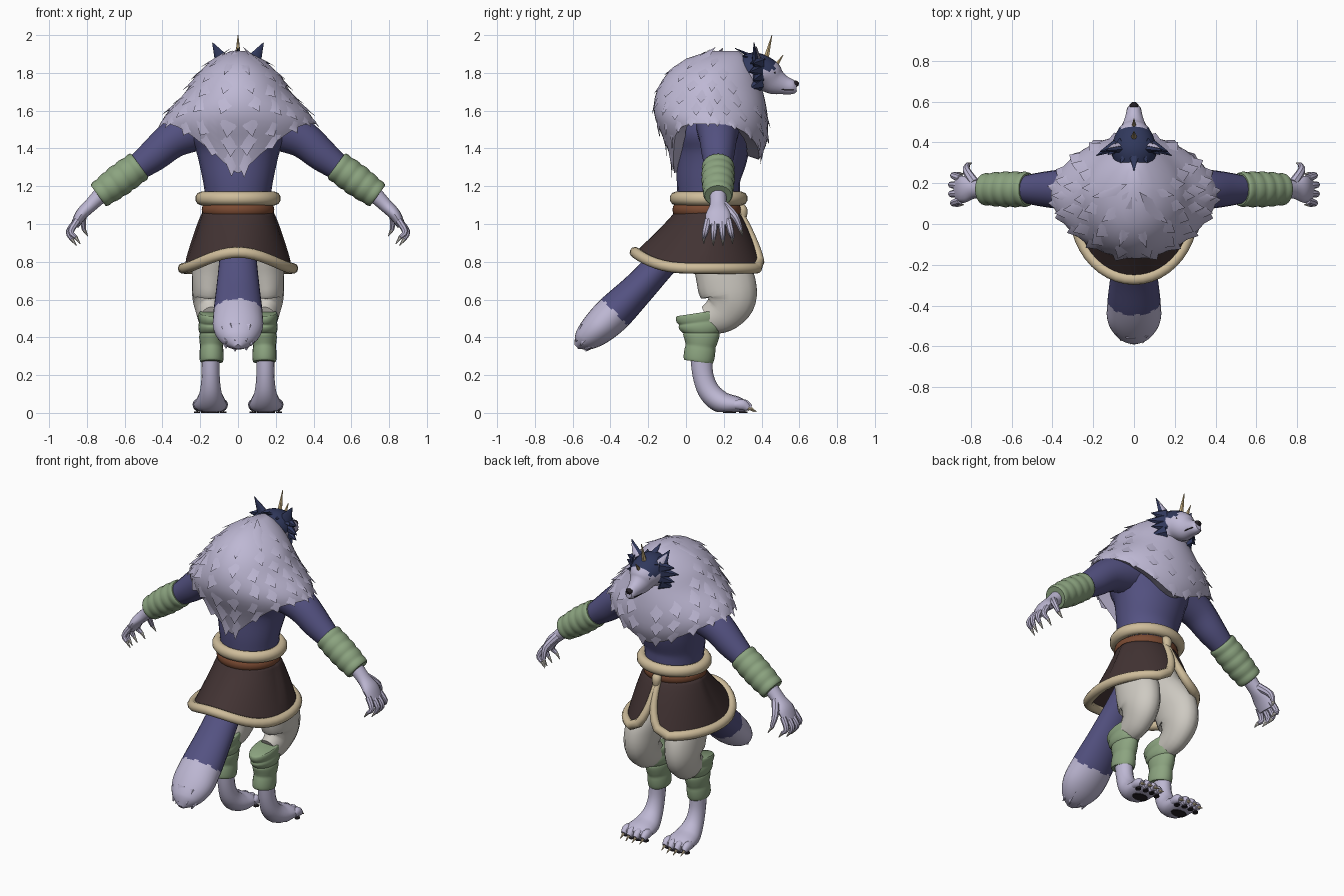
import bpy, bmesh, math, random
from mathutils import Vector

random.seed(4)
cube = bpy.data.objects.get("Cube")
if cube:
    bpy.data.objects.remove(cube)

X, Y, Z = Vector((1, 0, 0)), Vector((0, 1, 0)), Vector((0, 0, 1))


def material(name, *srgb):
    mat = bpy.data.materials.new(name)
    color = [((c / 255 + 0.055) / 1.055) ** 2.4 for c in srgb] + [1]
    mat.use_nodes = True
    mat.diffuse_color = color
    mat.node_tree.nodes["Principled BSDF"].inputs["Base Color"].default_value = color
    return mat


LAVENDER = material("lavender fur", 190, 184, 212)
NAVY = material("navy fur", 84, 82, 130)
DARK_NAVY = material("dark navy fur", 48, 56, 92)
GREEN = material("green wraps", 140, 164, 128)
CREAM = material("cream cloth", 206, 202, 194)
TAN = material("tan trim", 206, 188, 154)
BROWN = material("dark brown leather", 66, 51, 51)
BELT = material("belt leather", 122, 74, 50)
BLACK = material("black", 36, 31, 36)
GOLD = material("horn gold", 196, 172, 126)


def finish(name, bm, mats, rule=None, mirror=False, floor=None):
    """Turn a bmesh into a shaded object, with materials chosen by a face rule."""
    bmesh.ops.recalc_face_normals(bm, faces=bm.faces)
    for vert in bm.verts:
        if floor is not None:
            vert.co.z = max(vert.co.z, floor)
    bm.normal_update()
    if rule:
        for face in bm.faces:
            face.material_index = int(rule(face.calc_center_median()))
    mesh = bpy.data.meshes.new(name)
    bm.to_mesh(mesh)
    bm.free()
    obj = bpy.data.objects.new(name, mesh)
    bpy.context.collection.objects.link(obj)
    for mat in mats:
        mesh.materials.append(mat)
    bpy.ops.object.select_all(action="DESELECT")
    obj.select_set(True)
    bpy.context.view_layer.objects.active = obj
    bpy.ops.object.shade_smooth_by_angle(angle=math.radians(42))
    if mirror:
        obj.modifiers.new("mirror", "MIRROR").use_mirror_merge = False
    return obj


def spline(points, steps=5):
    """Catmull-Rom through tuples of any length."""
    out, last = [], len(points) - 1
    for i in range(last):
        a, b, c, d = (points[min(max(k, 0), last)] for k in range(i - 1, i + 3))
        for s in range(steps):
            t = s / steps
            out.append([q + t / 2 * (r - p + t * (2*p - 5*q + 4*r - w + t * (3*q - p - 3*r + w)))
                        for p, q, r, w in zip(a, b, c, d)])
    return out + [list(points[-1])]


def add_tube(bm, points, side=X, sides=16, closed=False):
    """Loft ellipses (x, y, z, radius along side, other radius) along a path."""
    rings, count, normal = [], len(points), side
    for i, (x, y, z, a, b) in enumerate(points):
        after = points[(i + 1) % count if closed else min(i + 1, count - 1)]
        before = points[i - 1 if closed else max(i - 1, 0)]
        tangent = (Vector(after[:3]) - Vector(before[:3])).normalized()
        normal = (normal - tangent * normal.dot(tangent)).normalized()
        other = tangent.cross(normal)
        rings.append([bm.verts.new(Vector((x, y, z)) + normal * a * math.cos(k * math.tau / sides)
                                   + other * b * math.sin(k * math.tau / sides)) for k in range(sides)])
    for i in range(count if closed else count - 1):
        low, high = rings[i], rings[(i + 1) % count]
        for k in range(sides):
            j = (k + 1) % sides
            bm.faces.new((low[k], low[j], high[j], high[k]))
    if not closed:
        bm.faces.new(rings[0])
        bm.faces.new(rings[-1])


def tube(name, points, mats, side=X, sides=16, closed=False, **options):
    bm = bmesh.new()
    add_tube(bm, points, side, sides, closed)
    return finish(name, bm, mats, **options)


def spikes(name, pairs, mat, radius, flat=1, side=X, mirror=False):
    """Cones from base to tip, optionally flattened."""
    bm = bmesh.new()
    for base, tip in pairs:
        add_tube(bm, [(*base, radius, radius * flat), (*tip, .002, .002)], side, 6)
    return finish(name, bm, [mat], mirror=mirror)


def wraps(name, points, bands, side):
    """Bandage sleeve with bulging bands."""
    path = spline(points, 14)
    for i, point in enumerate(path):
        bulge = .95 + .09 * abs(math.sin(math.pi * bands * i / (len(path) - 1))) ** .6
        point[3] *= bulge
        point[4] *= bulge
    tube(name, path, [GREEN], side, 20, mirror=True)


# Torso and arms
tube("torso", spline([(0, .12, 1, .17, .16), (0, .12, 1.15, .175, .165), (0, .12, 1.25, .19, .17),
                      (0, .14, 1.38, .22, .19), (0, .14, 1.5, .26, .2), (0, .14, 1.66, .18, .16)]),
     [NAVY], sides=24)
tube("upper_arms", spline([(.2, .17, 1.52, .12, .13), (.34, .17, 1.45, .1, .1), (.45, .17, 1.36, .085, .085),
                           (.55, .17, 1.285, .065, .065)]), [NAVY], Y, mirror=True)
wraps("forearm_wraps", [(.52, .17, 1.31, .083, .08), (.63, .17, 1.23, .085, .083), (.74, .17, 1.15, .075, .07)], 5, Y)

# Hands
tube("palms", spline([(.71, .17, 1.17, .045, .045), (.78, .17, 1.1, .045, .036), (.83, .17, 1.05, .066, .032),
                      (.865, .17, .99, .06, .022)]), [LAVENDER], Y, mirror=True)
fingers, nails = bmesh.new(), []
for k in range(4):
    dy = (k - 1.5) * .036
    drop = .02 * abs(k - 1.5)
    tip = (.89 - drop, .17 + dy * 1.4, .915 + drop / 2)
    add_tube(fingers, spline([(.85, .17 + dy, 1.02, .019, .019), (.9 - drop / 2, .17 + dy * 1.25, .96, .017, .017),
                              (*tip, .011, .011)], 3), Y, 8)
    nails.append((tip, (tip[0] - .025, tip[1], tip[2] - .035)))
add_tube(fingers, spline([(.78, .2, 1.1, .025, .025), (.82, .26, 1.04, .02, .02), (.815, .29, .97, .012, .012)], 3), Y, 8)
nails.append(((.815, .29, .97), (.795, .3, .935)))
finish("fingers", fingers, [LAVENDER], mirror=True)
spikes("finger_claws", nails, CREAM, .011, mirror=True)

# Fur mane: a shell whose hem drops to a point at chest and back
TOP = 1.915
profile = spline([(TOP, .04, .2, .08), (1.87, .13, .16, .17), (1.79, .22, .135, .24), (1.69, .285, .125, .285),
                  (1.59, .375, .13, .3), (1.51, .41, .145, .29), (1.42, .37, .16, .265),
                  (1.32, .26, .15, .225), (1.18, .19, .13, .17)])


def mane_point(angle, t, push=0):
    s = math.sin(angle)
    hem = 1.53 - (.19 * s ** 3 if s > 0 else .26 * s ** 6)
    z = TOP + (hem - TOP) * t
    low = next((i for i in range(1, len(profile) - 1) if profile[i][0] <= z), len(profile) - 1)
    above, below = profile[low - 1], profile[low]
    f = min(max((above[0] - z) / (above[0] - below[0]), 0), 1)
    rx, yc, ry = (p + (q - p) * f for p, q in zip(above[1:], below[1:]))
    return Vector(((rx + push) * math.cos(angle), yc + (ry + push) * s * abs(s) ** .2, z))


bm = bmesh.new()
rows = [(t / 16, 0) for t in range(17)] + [(.96, -.08)]
around = 48
grid = [[bm.verts.new(mane_point(k * math.tau / around, *row)) for k in range(around)] for row in rows]
for upper, lower in zip(grid, grid[1:]):
    for k in range(around):
        j = (k + 1) % around
        bm.faces.new((upper[k], upper[j], lower[j], lower[k]))
bm.faces.new(grid[0])
finish("mane", bm, [LAVENDER])

# Broad layered tufts lying over the mane
bm = bmesh.new()
for layer in range(6):
    t = .14 + layer * .165
    count = 10 + layer * 2
    for k in range(count):
        a = (k + layer % 2 / 2 + random.uniform(-.15, .15)) * math.tau / count
        if math.sin(a) > .55 and t < .5:
            continue
        da, dt = 2.7 / count, random.uniform(.07, .1)
        left, right, top, ridge, tip = [bm.verts.new(mane_point(*p)) for p in (
            (a - da, t - dt / 2, -.006), (a + da, t - dt / 2, -.006), (a, t - dt * 2, -.006),
            (a, t, .01), (a, t + dt, .022))]
        for face in ((left, ridge, top), (top, ridge, right), (right, ridge, tip), (tip, ridge, left),
                     (left, tip, right), (left, top, right)):
            bm.faces.new(face)
finish("mane_tufts", bm, [LAVENDER])

# Head with dark mask, nose, eyes, ears, cheek tufts and horns
tube("head", spline([(0, .28, 1.79, .09, .09), (0, .36, 1.8, .112, .108), (0, .42, 1.79, .098, .092),
                     (0, .47, 1.755, .066, .072), (0, .52, 1.735, .045, .05), (0, .565, 1.725, .034, .038),
                     (0, .585, 1.725, .02, .024)]), [LAVENDER, DARK_NAVY], sides=24,
     rule=lambda c: c.y < .47 and c.z > 1.815 - .12 * max(0, .42 - c.y))
bm = bmesh.new()
add_tube(bm, spline([(0, .565, 1.742, .02, .014), (0, .583, 1.742, .022, .018), (0, .597, 1.74, .01, .009)], 3), sides=10)
finish("nose", bm, [BLACK])
tube("mouth_line", [(.038, .5, 1.712, .003, .003), (.039, .53, 1.71, .003, .003), (.03, .57, 1.71, .003, .003)],
     [BLACK], sides=6, mirror=True)
tube("eyes", [(.07, .435, 1.812, .008, .008), (.06, .465, 1.802, .016, .01), (.043, .485, 1.79, .005, .005)],
     [BLACK], sides=8, mirror=True)
spikes("ears", [((.075, .37, 1.85), (.135, .36, 1.96))], DARK_NAVY, .048, .5, X, True)
spikes("inner_ears", [((.077, .39, 1.86), (.127, .372, 1.94))], LAVENDER, .03, .4, X, True)
spikes("cheek_tufts", [((.085, .385, 1.85 - k * .035), (.185 - abs(k - 1) * .018, .355 - k % 2 * .02, 1.85 - k * .045))
                       for k in range(4)], DARK_NAVY, .042, .8, Z, True)
spikes("crown_tufts", [((x * .6, .39, 1.865), (x * 1.6, .26 + abs(x), 1.93 - abs(x)))
                       for x in (-.08, -.04, 0, .04, .08)], DARK_NAVY, .04, .5)
spikes("horns", [((0, .42, 1.86), (0, .455, 2)), ((0, .455, 1.81), (0, .515, 1.895))], GOLD, .018)

# Belt and fur trim at the waist
def ellipse(rx, ry, yc, z, r, tall, steps=40):
    return [(rx * math.cos(k * math.tau / steps), yc + ry * math.sin(k * math.tau / steps), z, tall, r)
            for k in range(steps)]


tube("waist_fur", ellipse(.195, .175, .12, 1.135, .032, .036), [TAN], Z, 10, True)
tube("belt", ellipse(.178, .168, .11, 1.075, .014, .03), [BELT], Z, 8, True)
tube("belt_knot", spline([(0, .275, 1.1, .02, .02), (0, .3, 1.075, .03, .025), (0, .3, 1.03, .02, .02)], 4), [TAN])


# Split skirt, open at the front
def skirt_point(u, t):
    gap = .03 + .3 * t ** 3
    a = math.pi / 2 + gap + u * (math.tau - 2 * gap)
    s = math.sin(a)
    hem = .765 + .085 * max(0, -s) ** 3
    f = t ** (.8 if s > 0 else 1.1)
    return Vector(((.185 + .105 * f) * math.cos(a), .11 - .04 * f + (.165 + .175 * f) * s, 1.07 + (hem - 1.07) * t))


bm = bmesh.new()
grid = [[bm.verts.new(skirt_point(u / 48, t / 10)) for u in range(49)] for t in range(11)]
for upper, lower in zip(grid, grid[1:]):
    for k in range(48):
        bm.faces.new((upper[k], upper[k + 1], lower[k + 1], lower[k]))
finish("skirt", bm, [BROWN]).modifiers.new("thickness", "SOLIDIFY").thickness = .012
edge = [(0, t / 8) for t in range(8)] + [(u / 40, 1) for u in range(1, 40)] + [(1, t / 8) for t in range(7, -1, -1)]
tube("skirt_trim", [(*skirt_point(u, t), *[.017 + .012 * t] * 2) for u, t in edge], [TAN], X, 10)

# Legs and feet
tube("trousers", spline([(.09, .11, 1, .08, .09), (.12, .13, .88, .105, .115), (.135, .18, .77, .108, .14),
                         (.145, .215, .68, .1, .155), (.148, .23, .6, .092, .14), (.145, .19, .53, .075, .11),
                         (.14, .12, .49, .06, .08)]), [CREAM], sides=16, mirror=True)
wraps("leg_wraps", [(.14, .07, .53, .068, .125), (.14, .08, .46, .068, .115), (.14, .08, .38, .062, .085),
                    (.14, .065, .27, .062, .078)], 4, X)
tube("feet", spline([(.145, .08, .33, .05, .06), (.145, .09, .2, .048, .055), (.145, .125, .11, .058, .058),
                     (.145, .19, .055, .08, .058), (.147, .27, .042, .088, .045), (.147, .32, .03, .07, .028)]),
     [LAVENDER], mirror=True, floor=.004)
toes, claws, pads = bmesh.new(), [], bmesh.new()
for k in range(4):
    x, y = .147 + (k - 1.5) * .046, .335 - .012 * abs(k - 1.5)
    add_tube(toes, spline([(x, y - .06, .042, .022, .022), (x, y - .02, .043, .025, .03),
                           (x, y + .012, .025, .016, .018)], 4), sides=10)
    claws.append(((x, y, .032), (x, y + .045, .006)))
    add_tube(pads, [(x, y - .02, 0, .016, .018), (x, y - .02, .008, .016, .018)], sides=10)
add_tube(pads, [(.147, .23, 0, .05, .035), (.147, .23, .008, .05, .035)], sides=14)
finish("toes", toes, [LAVENDER], mirror=True, floor=.004)
finish("paw_pads", pads, [BLACK], mirror=True)
spikes("toe_claws", claws, TAN, .012, mirror=True)

# Tail with pale tufted tip
tube("tail", spline([(0, .02, .95, .09, .08), (0, -.12, .8, .1, .08), (0, -.25, .66, .115, .088),
                     (0, -.38, .53, .13, .1), (0, -.47, .445, .13, .09), (0, -.54, .385, .088, .062),
                     (0, -.58, .35, .02, .015)], 16),
     [NAVY, LAVENDER], sides=28, rule=lambda c: c.y + c.z < .155 + .008 * math.sin(c.x * 150))
spikes("tail_tufts", [((.07 * math.cos(a), -.5 - .03 * math.sin(a), .42 + .03 * math.sin(a)),
                       (.07 * math.cos(a), -.56 - .03 * math.sin(a), .355 + .03 * math.sin(a)))
                      for a in [k * math.tau / 7 for k in range(7)]], LAVENDER, .045)
